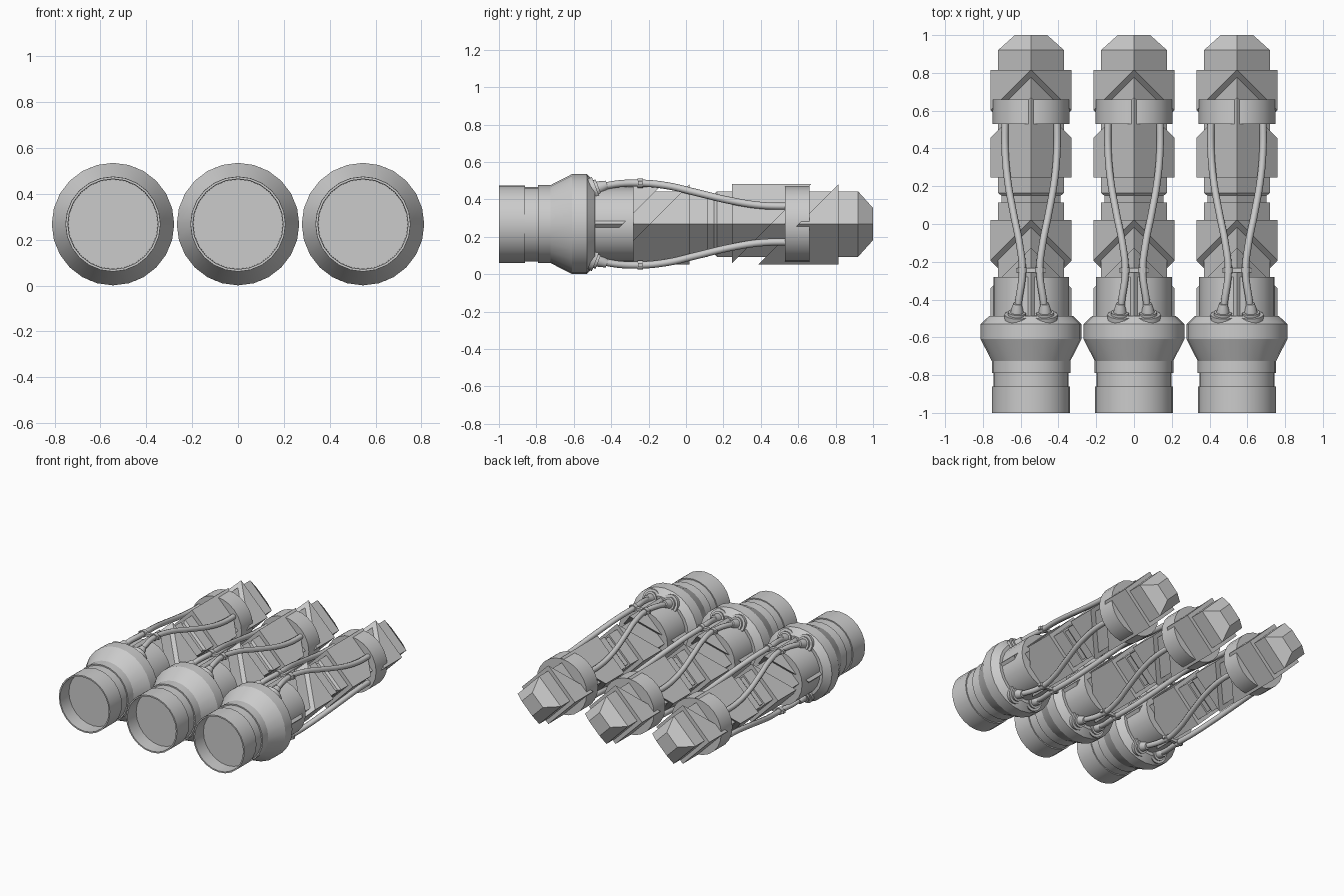
import bpy, bmesh, math
from mathutils import Vector

if "Cube" in bpy.data.objects:
    bpy.data.objects.remove(bpy.data.objects["Cube"])

ZC = 0.268          # height of each unit's axis
SPACING = 0.545     # distance between units


def finish(bm, name, smooth=False):
    bmesh.ops.recalc_face_normals(bm, faces=bm.faces)
    mesh = bpy.data.meshes.new(name)
    bm.to_mesh(mesh)
    bm.free()
    ob = bpy.data.objects.new(name, mesh)
    bpy.context.collection.objects.link(ob)
    if smooth:
        bpy.ops.object.select_all(action='DESELECT')
        ob.select_set(True)
        bpy.context.view_layer.objects.active = ob
        bpy.ops.object.shade_smooth_by_angle(angle=math.radians(25))
    return ob


def turned(profile, sides, origin=(0, 0, 0), axis=(0, 1, 0)):
    """Closed solid turned about an axis from (distance, radius) points."""
    bm = bmesh.new()
    rot = Vector((0, 1, 0)).rotation_difference(Vector(axis))
    rings = []
    for d, r in profile:
        ring = []
        for i in range(sides):
            a = 2 * math.pi * i / sides
            p = rot @ Vector((r * math.cos(a), d, r * math.sin(a)))
            ring.append(bm.verts.new(p + Vector(origin)))
        rings.append(ring)
    for a, b in zip(rings, rings[1:]):
        for i in range(sides):
            j = (i + 1) % sides
            bm.faces.new((a[i], a[j], b[j], b[i]))
    bm.faces.new(rings[0])
    bm.faces.new(rings[-1])
    return bm


def slanted_block(name, x, y0, y1, offset, keep_front):
    """Diamond block cut by the 45 degree plane y - (z - axis) = offset."""
    bm = turned([(y0, 0.215), (y1, 0.215)], 4, (x, 0, ZC))
    n = Vector((0, 1, -1)).normalized() * (-1 if keep_front else 1)
    cut = bmesh.ops.bisect_plane(
        bm, geom=bm.verts[:] + bm.edges[:] + bm.faces[:],
        plane_co=(x, offset, ZC), plane_no=n, clear_outer=True)
    edges = [e for e in cut['geom_cut'] if isinstance(e, bmesh.types.BMEdge)]
    bmesh.ops.holes_fill(bm, edges=edges)
    finish(bm, name)


def cable(name, points, radius):
    cu = bpy.data.curves.new(name, 'CURVE')
    cu.dimensions = '3D'
    cu.bevel_depth = radius
    cu.bevel_resolution = 2
    cu.resolution_u = 6
    cu.use_fill_caps = True
    sp = cu.splines.new('BEZIER')
    sp.bezier_points.add(len(points) - 1)
    for bp, p in zip(sp.bezier_points, points):
        bp.co = p
        bp.handle_left_type = bp.handle_right_type = 'AUTO'
    bpy.context.collection.objects.link(bpy.data.objects.new(name, cu))


BARREL = [(-0.9, 0.195), (-1, 0.197), (-1, 0.207), (-0.86, 0.207), (-0.86, 0.199),
          (-0.79, 0.199), (-0.79, 0.208), (-0.725, 0.208), (-0.61, 0.267),
          (-0.53, 0.267), (-0.487, 0.222), (-0.487, 0.2), (-0.28, 0.2)]
CORE = [(-0.4, 0.175), (0.115, 0.175), (0.115, 0.157), (0.15, 0.157),
        (0.165, 0.175), (0.92, 0.175), (1.0, 0.086)]
CABLE = [(0.073, -0.47, 0.19), (0.066, -0.41, 0.208), (0.046, -0.25, 0.219),
         (0.062, -0.1, 0.205), (0.092, 0.05, 0.17), (0.125, 0.24, 0.125),
         (0.138, 0.4, 0.1), (0.138, 0.56, 0.095)]
PLUG = [(-0.02, 0.066), (0.012, 0.066), (0.012, 0.048), (0.026, 0.048),
        (0.026, 0.034), (0.04, 0.032), (0.075, 0.022)]

for u in (-1, 0, 1):
    x = u * SPACING
    tag = {-1: "left", 0: "middle", 1: "right"}[u]
    # round barrel with recessed mouth, diamond core with pointed tip, collar
    finish(turned(BARREL, 24, (x, 0, ZC)), "barrel_" + tag, True)
    finish(turned(CORE, 4, (x, 0, ZC)), "core_" + tag)
    finish(turned([(0.53, 0.203), (0.66, 0.203)], 24, (x, 0, ZC)), "collar_" + tag, True)
    # two pairs of armour blocks separated by slanted grooves
    for k, s in enumerate((0.0, -0.795)):
        slanted_block(f"rear_block_{tag}_{k}", x, 0.245 + s, 0.7 + s, 0.455 + s, False)
        slanted_block(f"front_block_{tag}_{k}", x, 0.37 + s, 0.815 + s, 0.602 + s, True)
    # cables, plugs and clamps, mirrored sideways and top to bottom
    for sz in (1, -1):
        side = "top" if sz > 0 else "bottom"
        for sx in (1, -1):
            pts = [(x + sx * a, b, ZC + sz * c) for a, b, c in CABLE]
            cable(f"cable_{tag}_{side}_{sx}", pts, 0.019)
            plug = turned(PLUG, 16, (x + sx * 0.075, -0.492, ZC + sz * 0.185),
                          Vector((-sx * 0.03, 0.93, sz * 0.35)).normalized())
            finish(plug, f"plug_{tag}_{side}_{sx}", True)
            cuff = turned([(-0.014, 0.025), (0.014, 0.025)], 12,
                          (x + sx * 0.046, -0.245, ZC + sz * 0.219))
            finish(cuff, f"cuff_{tag}_{side}_{sx}", True)
        bm = bmesh.new()
        bmesh.ops.create_cube(bm, size=1)
        bmesh.ops.scale(bm, vec=(0.16, 0.024, 0.022), verts=bm.verts)
        bmesh.ops.translate(bm, vec=(x, -0.245, ZC + sz * 0.219), verts=bm.verts)
        finish(bm, f"clamp_{tag}_{side}")
